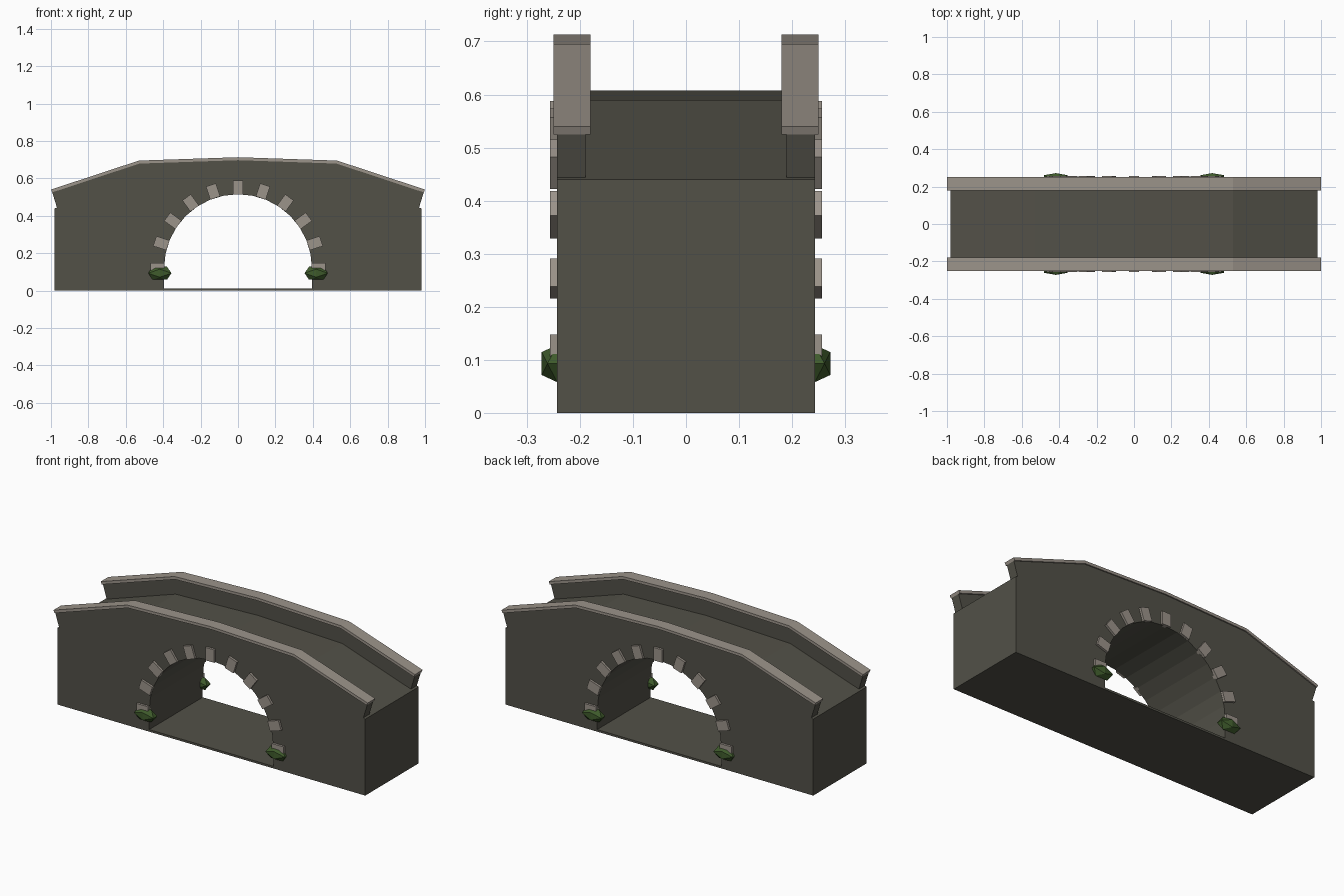
import bpy, bmesh, math
from mathutils import Matrix, Vector

cube = bpy.data.objects.get("Cube")
if cube:
    bpy.data.objects.remove(cube, do_unlink=True)


def material(name, color):
    m = bpy.data.materials.new(name)
    m.use_nodes = True
    m.diffuse_color = (*color, 1)
    bsdf = m.node_tree.nodes["Principled BSDF"]
    bsdf.inputs["Base Color"].default_value = (*color, 1)
    bsdf.inputs["Roughness"].default_value = 0.9
    return m


dark_stone = material("dark stone", (0.085, 0.082, 0.064))
pale_stone = material("pale stone", (0.33, 0.295, 0.255))
leaf_green = material("leaf green", (0.05, 0.105, 0.025))


def finish(name, bm, mat):
    bmesh.ops.recalc_face_normals(bm, faces=bm.faces)
    mesh = bpy.data.meshes.new(name)
    bm.to_mesh(mesh)
    bm.free()
    mesh.materials.append(mat)
    ob = bpy.data.objects.new(name, mesh)
    bpy.context.collection.objects.link(ob)
    return ob


def mirrored_prism(name, outline, y0, y1, mat):
    """Extrude an x-z half outline along y, leave x = 0 open and mirror it."""
    bm = bmesh.new()
    face = bm.faces.new([bm.verts.new((x, y0, z)) for x, z in outline])
    ext = bmesh.ops.extrude_face_region(bm, geom=[face], use_keep_orig=True)
    moved = [v for v in ext["geom"] if isinstance(v, bmesh.types.BMVert)]
    bmesh.ops.translate(bm, verts=moved, vec=(0, y1 - y0, 0))
    bmesh.ops.recalc_face_normals(bm, faces=bm.faces)
    inner = [f for f in bm.faces if all(abs(v.co.x) < 1e-6 for v in f.verts)]
    bmesh.ops.delete(bm, geom=inner, context="FACES")
    ob = finish(name, bm, mat)
    ob.modifiers.new("Mirror", "MIRROR").use_axis[0] = True
    return ob


# Main dimensions
HALF_DEPTH = 0.243
ARCH_R, ARCH_Z, FLOOR = 0.395, 0.12, 0.012
ARCH_STEPS = 8
deck = [(0, 0.608), (0.53, 0.59), (0.98, 0.44)]
rail_foot = deck[:2] + [(0.968, 0.444)]
rail_top = [(0, 0.697), (0.527, 0.679), (0.993, 0.525)]
cap_top = [(0, 0.713), (0.53, 0.695), (1.0, 0.54)]

# Bridge body with arch opening above a thin floor
arch = []
for i in range(ARCH_STEPS + 1):
    a = math.pi / 2 * (1 - i / ARCH_STEPS)
    arch.append((ARCH_R * math.cos(a), ARCH_Z + ARCH_R * math.sin(a)))
arch[0] = (0, ARCH_Z + ARCH_R)
body = [(0, 0), (0.98, 0)] + deck[::-1] + arch + [(ARCH_R, FLOOR), (0, FLOOR)]
mirrored_prism("bridge_body", body, -HALF_DEPTH, HALF_DEPTH, dark_stone)


def arch_stone(name, angle, side):
    """Thin block on the wall, pointing outward from the arch centre."""
    bm = bmesh.new()
    place = (Matrix.Translation((0, side * 0.243, ARCH_Z))
             @ Matrix.Rotation(angle, 4, "Y")
             @ Matrix.Translation((0, 0, ARCH_R + 0.036))
             @ Matrix.Diagonal((0.056, 0.026, 0.074, 1)))
    bmesh.ops.create_cube(bm, size=1, matrix=place)
    finish(name, bm, pale_stone)


def bush(name, x, side):
    """Flattened twenty-sided lump of leaves."""
    bm = bmesh.new()
    g = (1 + math.sqrt(5)) / 2
    scale = Vector((0.062, 0.029, 0.035)) / g
    for a in (-1, 1):
        for b in (-g, g):
            for p in ((a, 0, b), (b, a, 0), (0, b, a)):
                bm.verts.new(Vector(p) * scale + Vector((x, side * 0.243, 0.093)))
    bmesh.ops.convex_hull(bm, input=bm.verts)
    finish(name, bm, leaf_green)


# Parapets, copings, arch stones and bushes on both faces
for label, side in (("front", -1), ("back", 1)):
    mirrored_prism(label + "_parapet", rail_foot + rail_top[::-1],
                   side * 0.189, side * HALF_DEPTH, dark_stone)
    mirrored_prism(label + "_coping", rail_top + cap_top[::-1],
                   side * 0.18, side * 0.25, pale_stone)
    for i in range(11):
        arch_stone(f"{label}_arch_stone_{i + 1}", math.radians(18 * (i - 5)), side)
    bush(label + "_left_bush", 0.418, side)
    bush(label + "_right_bush", -0.418, side)
